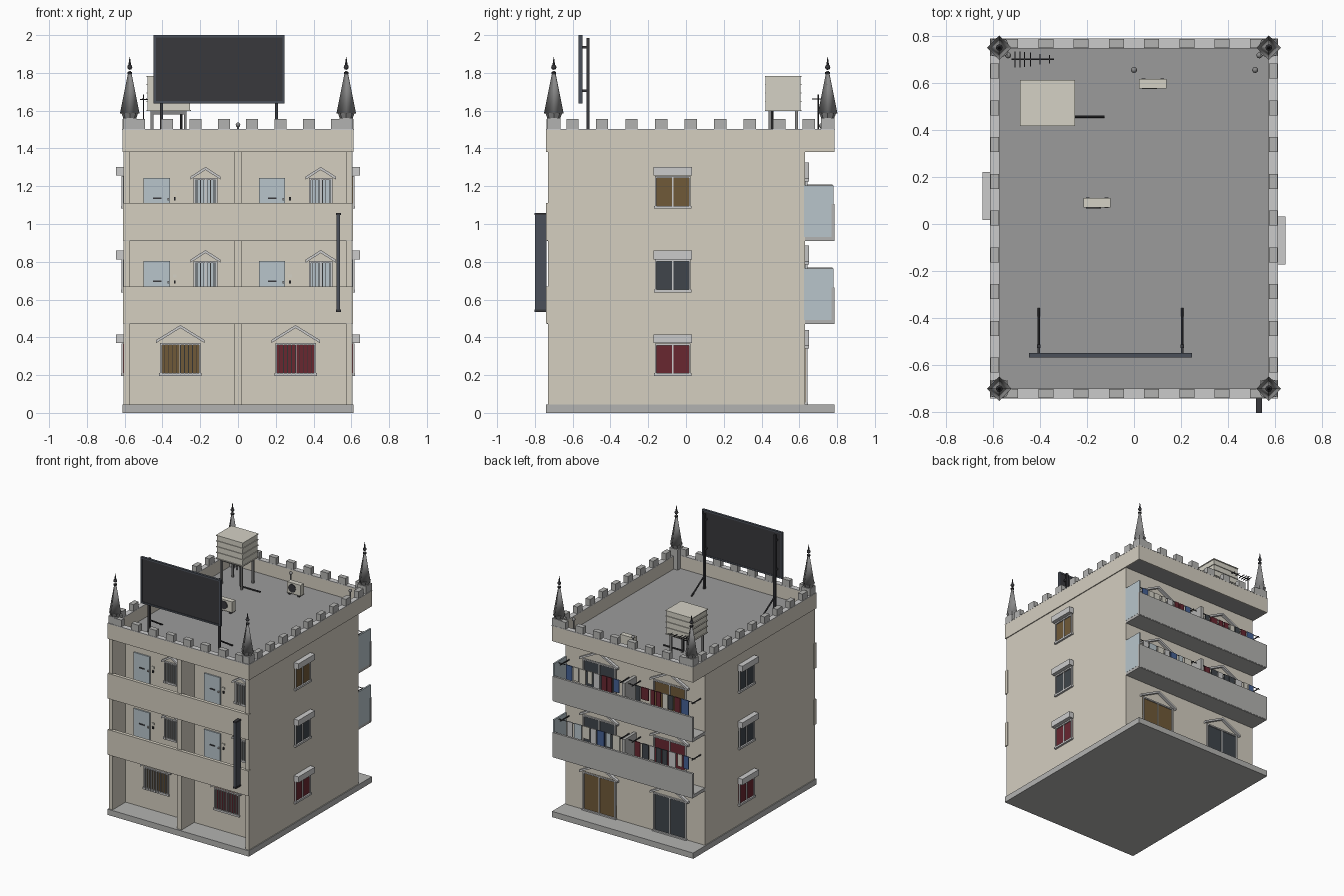
import bpy, bmesh, math, random
from mathutils import Vector, Matrix

if "Cube" in bpy.data.objects:
    bpy.data.objects.remove(bpy.data.objects["Cube"])
random.seed(4)

def mat(name, r, g, b):
    m = bpy.data.materials.new(name)
    m.diffuse_color = (r, g, b, 1)
    m.use_nodes = True
    m.node_tree.nodes["Principled BSDF"].inputs["Base Color"].default_value = m.diffuse_color
    return m

WALL = mat("tan_wall", .66, .62, .53)
STONE = mat("stone", .45, .45, .44)
ROOF = mat("roof_grey", .33, .33, .33)
TRIM = mat("pale_trim", .55, .55, .53)
DARK = mat("charcoal", .04, .04, .045)
SLATE = mat("slate", .07, .08, .1)
BROWN = mat("brown_curtain", .16, .1, .04)
RED = mat("red_curtain", .14, .02, .03)
NIGHT = mat("dark_glass", .05, .06, .07)
GLASS = mat("pale_glass", .48, .56, .6)
CREAM = mat("cream", .66, .64, .56)
BLUE = mat("blue_cloth", .06, .12, .3)
SPIRE = mat("spire_grey", .25, .25, .25)

def finish(name, bm, m):
    bmesh.ops.recalc_face_normals(bm, faces=bm.faces)
    me = bpy.data.meshes.new(name)
    bm.to_mesh(me)
    bm.free()
    me.materials.append(m)
    ob = bpy.data.objects.new(name, me)
    bpy.context.collection.objects.link(ob)
    return ob

def boxes(name, items, m):
    """One object from boxes given as (x0, x1, y0, y1, z0, z1)."""
    bm = bmesh.new()
    for x0, x1, y0, y1, z0, z1 in items:
        c = Matrix.Translation(((x0+x1)/2, (y0+y1)/2, (z0+z1)/2))
        bmesh.ops.create_cube(bm, size=1, matrix=c @ Matrix.Diagonal((abs(x1-x0), abs(y1-y0), z1-z0, 1)))
    return finish(name, bm, m)

def prism(name, pts, y0, y1, m):
    """Extrude an x-z outline along y."""
    bm = bmesh.new()
    f = bm.faces.new([bm.verts.new((x, y0, z)) for x, z in pts])
    r = bmesh.ops.extrude_face_region(bm, geom=[f])
    bmesh.ops.translate(bm, vec=(0, y1-y0, 0), verts=[v for v in r['geom'] if isinstance(v, bmesh.types.BMVert)])
    return finish(name, bm, m)

def rod(name, a, b, r, m, n=8, r2=None):
    a, b = Vector(a), Vector(b)
    d = b - a
    bm = bmesh.new()
    bmesh.ops.create_cone(bm, cap_ends=True, segments=n, radius1=r, radius2=r if r2 is None else r2, depth=d.length,
                          matrix=Matrix.Translation((a+b)/2) @ d.to_track_quat('Z', 'Y').to_matrix().to_4x4())
    return finish(name, bm, m)

def ball(name, c, r, m):
    bm = bmesh.new()
    bmesh.ops.create_uvsphere(bm, u_segments=10, v_segments=6, radius=r, matrix=Matrix.Translation(c))
    return smooth(finish(name, bm, m))

def smooth(ob):
    for p in ob.data.polygons:
        p.use_smooth = True
    return ob

FRONT, BACK, SIDE = -.57, .63, .605
def on_wall(wall, u0, u1, d, z0, z1, d0=-.005):
    """Box on a wall: u along it, d outwards from it."""
    if wall == 'front': return (u0, u1, FRONT-d, FRONT-d0, z0, z1)
    if wall == 'back': return (u0, u1, BACK+d0, BACK+d, z0, z1)
    s = 1 if wall == 'right' else -1
    return (s*(SIDE+d0), s*(SIDE+d), u0, u1, z0, z1)

def window(wall, u, w, z0, z1, pane, bars=0, name="window"):
    a, b, t = u-w/2, u+w/2, .01
    o = lambda u0, u1, d, p, q: on_wall(wall, u0, u1, d, p, q)
    boxes(f"{wall}_{name}_pane", [o(a, b, .003, z0, z1)], pane)
    boxes(f"{wall}_{name}_frame", [o(a, a+t, .012, z0, z1), o(b-t, b, .012, z0, z1), o(a, b, .012, z1-t, z1),
          o(a-.005, b+.005, .015, z0-.005, z0+t), o(u-.004, u+.004, .009, z0, z1)], TRIM)
    if bars:
        boxes(f"{wall}_{name}_bars", [o(x-.002, x+.002, .018, z0, z1)
              for x in (a + w*(i+1)/(bars+1) for i in range(bars))], STONE)

def gable(wall, u, half, z, rise):
    t = .016
    y = FRONT if wall == 'front' else BACK
    d = -.022 if wall == 'front' else .022
    prism(f"{wall}_gable", [(u-half, z), (u-half, z+t), (u, z+rise), (u+half, z+t), (u+half, z), (u, z+rise-t)], y, y+d, TRIM)

# Main body, galleries and roof
boxes("base_slab", [(-.612, .612, -.74, .785, 0, .045)], STONE)
boxes("core", [(-SIDE, SIDE, FRONT, BACK, .04, 1.385)], WALL)
boxes("gallery_side_walls", [(s*.575, s*SIDE, -.73, FRONT+.01, .04, 1.385) for s in (-1, 1)], WALL)
boxes("gallery_divider", [(-.02, .02, -.725, FRONT+.01, .04, 1.385)], WALL)
FLOORS = (.47, .91)
boxes("gallery_floors", [(-.6, .6, -.735, FRONT+.01, z, z+.02) for z in FLOORS], STONE)
boxes("gallery_parapets", [(-.61, .61, -.742, -.715, z+.003, z+.2) for z in FLOORS], WALL)
boxes("roof_deck", [(-.605, .605, -.735, .78, 1.38, 1.4)], ROOF)
boxes("roof_parapet", [(-.612, -.572, -.74, .787, 1.38, 1.5), (.572, .612, -.74, .787, 1.38, 1.5),
      (-.575, .575, -.74, -.70, 1.38, 1.5), (-.575, .575, .747, .787, 1.38, 1.5)], WALL)
boxes("parapet_coping", [(s*.572, s*.613, -.741, .788, 1.498, 1.503) for s in (-1, 1)] +
      [(-.575, .575, y, y+.041, 1.498, 1.503) for y in (-.741, .747)], TRIM)

# Battlements
tops = [(x-.032, x+.032, y-.019, y+.019, 1.5, 1.556) for y in (-.72, .767) for x in (-.525+.15*i for i in range(8))]
tops += [(x-.019, x+.019, y-.032, y+.032, 1.5, 1.556) for x in (-.592, .592) for y in (-.6+.15625*i for i in range(9))]
boxes("battlements", tops, STONE)

# Corner spires
for x in (-.573, .573):
    for y in (-.70, .75):
        boxes("spire_pedestal", [(x-.036, x+.036, y-.036, y+.036, 1.4, 1.56)], STONE)
        rod("spire_foot", (x, y, 1.55), (x, y, 1.588), .03, SPIRE, 8, .045)
        smooth(rod("spire_cone", (x, y, 1.585), (x, y, 1.81), .052, SPIRE, 4, .007))
        rod("finial_collar", (x, y, 1.795), (x, y, 1.805), .013, DARK)
        ball("finial_ball", (x, y, 1.83), .014, DARK)
        rod("finial_tip", (x, y, 1.835), (x, y, 1.885), .008, DARK, 8, .001)

# Front openings
for u, pane in ((-.305, BROWN), (.305, RED)):
    window('front', u, .215, .2, .37, pane, 9, "ground_window")
    gable('front', u, .128, .37, .095)
for z in FLOORS:
    for u in (0, .61):
        window('front', u-.172, .125, z+.17, z+.333, GLASS, 6, "gallery_window")
        gable('front', u-.172, .08, z+.325, .067)
        boxes("flat_door", [on_wall('front', u-.5, u-.36, .01, z+.02, z+.333)], GLASS)
        boxes("door_slot", [on_wall('front', u-.45, u-.405, .014, z+.222, z+.231)], DARK)
        boxes("door_knob", [on_wall('front', u-.374, u-.366, .02, z+.215, z+.228)], TRIM)
        boxes("door_bell", [on_wall('front', u-.34, u-.33, .01, z+.215, z+.232)], DARK)
        boxes("name_plate", [on_wall('front', u-.345, u-.325, .007, z+.247, z+.262)], CREAM)

# Side windows with hoods
for wall, u, panes in (('right', -.07, (RED, NIGHT, BROWN)), ('left', .12, (RED, NIGHT, NIGHT))):
    for i, pane in enumerate(panes):
        z = .2 + .443*i
        window(wall, u, .19, z, z+.168, pane, 0, "side_window")
        boxes(f"{wall}_window_hood", [on_wall(wall, u-.102, u+.102, .04, z+.17, z+.216)], TRIM)

# Back sliding doors
for i, (p, q) in enumerate(((NIGHT, BROWN), (RED, NIGHT), (BROWN, NIGHT))):
    z = (.045, .49, .93)[i]
    for u, pane in ((-.305, p), (.305, q)):
        window('back', u, .285, z, z+.3, pane, 0, "sliding_door")
        gable('back', u, .165, z+.295, .1)

# Back balconies with laundry
for z in FLOORS:
    boxes("balcony_slab", [(-SIDE, SIDE, .62, .785, z, z+.025)], STONE)
    boxes("balcony_parapet", [(-.608, .608, .77, .787, z+.005, z+.195)], STONE)
    boxes("balcony_divider", [(-.012, .012, .62, .775, z+.02, z+.3)], STONE)
    boxes("balcony_glass_screen", [(.594, .606, .625, .782, z+.022, z+.295)], GLASS)
    rod("laundry_rail", (-.59, .725, z+.28), (.595, .725, z+.28), .003, DARK, 6)
    boxes("rail_bracket", [(x-.003, x+.003, .625, .74, z+.272, z+.279) for x in (-.57, -.05, .05, .57)], DARK)
    u = -.53
    while u < .52:
        w = random.uniform(.035, .065)
        if abs(u+w/2) > .06:
            boxes("laundry", [(u, u+w, .721, .729, z+.28-random.uniform(.09, .14), z+.284)],
                  random.choice([CREAM, TRIM, RED, BLUE, CREAM, GLASS, NIGHT]))
        u += w + random.uniform(.006, .02)

# Vertical sign on the front
boxes("blade_sign", [(.521, .541, -.8, -.738, .54, 1.055)], SLATE)
boxes("blade_sign_trim", [(.518, .544, -.803, -.735, z, z+.012) for z in (.535, 1.047)], DARK)

# Billboard
boxes("billboard", [(-.44, .24, -.563, -.551, 1.645, 1.995)], DARK)
boxes("billboard_frame", [(-.447, .247, -.568, -.549, z, z+.012) for z in (1.638, 1.988)] +
      [(x, x+.012, -.568, -.549, 1.64, 2) for x in (-.447, .235)], SLATE)
boxes("billboard_arms", [(x-.006, x+.006, -.555, -.515, z, z+.012) for x in (-.405, .205) for z in (1.7, 1.93)], DARK)
for x in (-.405, .205):
    boxes("billboard_post", [(x-.008, x+.008, -.528, -.512, 1.395, 1.985)], DARK)
    rod("billboard_brace", (x, -.52, 1.5), (x, -.36, 1.4), .006, DARK)

# Water tank, stand and pipe
boxes("water_tank", [(-.478, -.255, .422, .606, 1.6, 1.782)], CREAM)
boxes("tank_ribs", [(-.484, -.25, .417, .612, z, z+.006) for z in (1.597, 1.645, 1.69, 1.735, 1.778)], CREAM)
boxes("tank_stand", [(x-.007, x+.007, y-.007, y+.007, 1.395, 1.6) for x in (-.455, -.28) for y in (.445, .585)] +
      [(-.46, -.275, y-.005, y+.005, 1.58, 1.597) for y in (.445, .585)], SPIRE)
rod("tank_pipe", (-.3, .456, 1.6), (-.3, .456, 1.42), .006, DARK)
rod("roof_pipe", (-.3, .456, 1.42), (-.125, .456, 1.42), .006, DARK)

# Air conditioners
for x, y in ((.08, .597), (-.157, .09)):
    boxes("air_conditioner", [(x-.058, x+.058, y-.02, y+.02, 1.41, 1.495)], CREAM)
    boxes("air_conditioner_feet", [(x+s-.008, x+s+.008, y-.022, y+.022, 1.398, 1.412) for s in (-.04, .04)], DARK)
    rod("fan_grille", (x-.015, y-.018, 1.453), (x-.015, y-.024, 1.453), .032, DARK, 16)

# Vents and aerial
for x, y, z in ((-.535, .717, 1.52), (0, .655, 1.525), (.533, .717, 1.52), (.515, .655, 1.525)):
    rod("vent_pipe", (x, y, 1.395), (x, y, z), .006, SPIRE)
    ball("vent_cap", (x, y, z), .013, SPIRE)
rod("aerial_mast", (-.5, .70, 1.395), (-.5, .70, 1.685), .004, DARK, 6)
rod("aerial_boom", (-.52, .70, 1.66), (-.34, .70, 1.66), .003, DARK, 6)
boxes("aerial_elements", [(x-.002, x+.002, .70-h, .70+h, 1.659, 1.664)
      for x, h in ((-.505, .034), (-.485, .034), (-.465, .032), (-.44, .03), (-.4, .022), (-.36, .018))], DARK)
